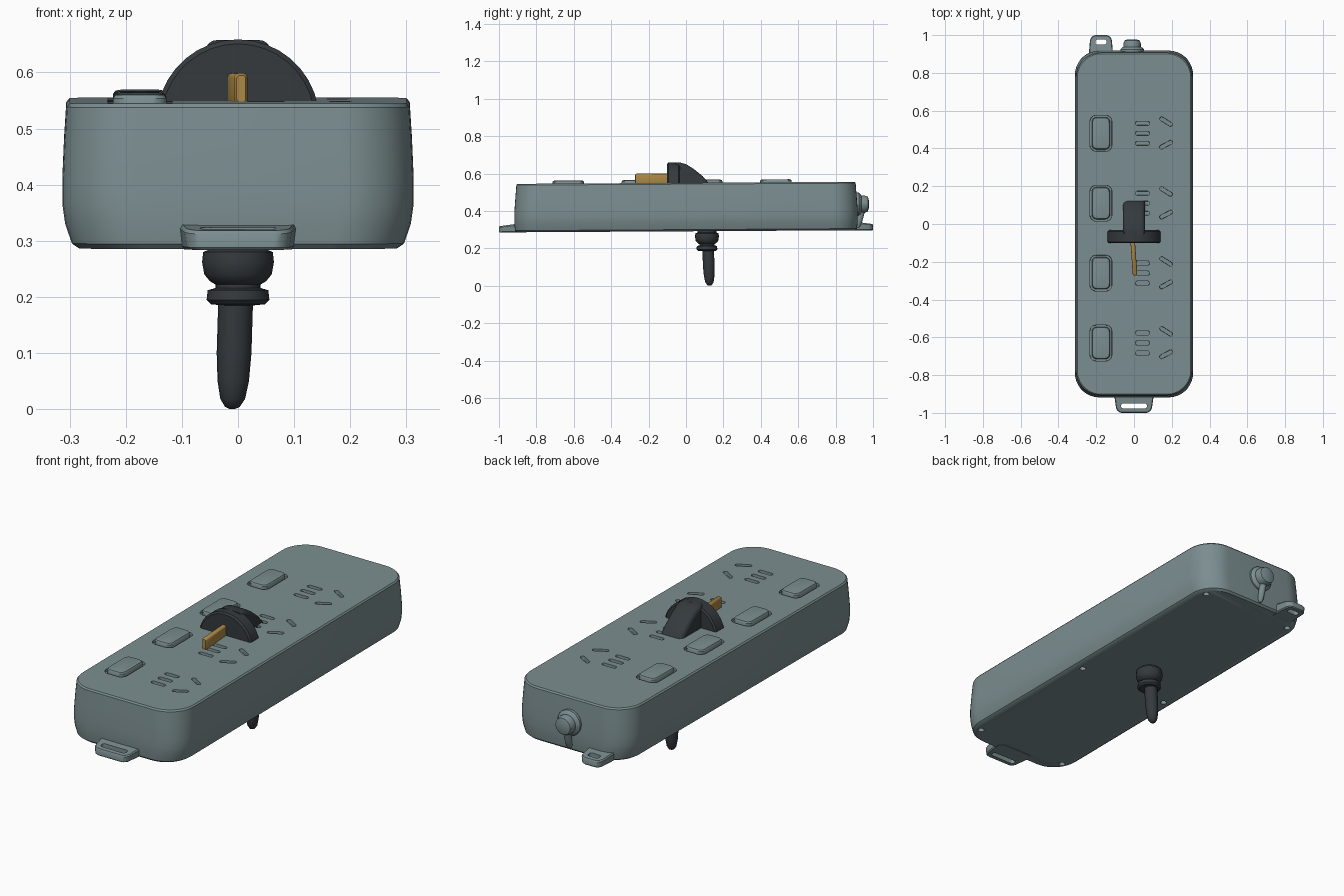
import bpy, bmesh
from math import sin, cos, pi, radians
from mathutils import Matrix, Vector

if "Cube" in bpy.data.objects:
    bpy.data.objects.remove(bpy.data.objects["Cube"])


def material(name, rgb):
    m = bpy.data.materials.new(name)
    m.diffuse_color = (*rgb, 1)
    m.use_nodes = True
    m.node_tree.nodes["Principled BSDF"].inputs["Base Color"].default_value = m.diffuse_color
    return m


GREY = material("blue_grey_plastic", (0.20, 0.27, 0.28))
DARK = material("dark_rubber", (0.035, 0.042, 0.048))
BRASS = material("brass", (0.42, 0.25, 0.06))


def finish(name, bm, mat, angle=35):
    bmesh.ops.recalc_face_normals(bm, faces=bm.faces)
    me = bpy.data.meshes.new(name)
    bm.to_mesh(me)
    bm.free()
    ob = bpy.data.objects.new(name, me)
    bpy.context.collection.objects.link(ob)
    me.materials.append(mat)
    smooth(ob, angle)
    return ob


def smooth(ob, angle=35):
    bpy.ops.object.select_all(action='DESELECT')
    ob.select_set(True)
    bpy.context.view_layer.objects.active = ob
    bpy.ops.object.shade_smooth_by_angle(angle=radians(angle))


def ring(hx, hy, r, z, n):
    """Rounded rectangle outline; r == hx == hy gives a circle."""
    pts = []
    for k, (sx, sy) in enumerate([(1, 1), (-1, 1), (-1, -1), (1, -1)]):
        for i in range(n + 1):
            a = (k + (i + 0.02) / (n + 0.04)) * pi / 2
            pts.append(Vector((sx * (hx - r) + r * cos(a), sy * (hy - r) + r * sin(a), z)))
    return pts


def add_loft(bm, layers, mat4=Matrix(), n=6):
    """Capped solid through a stack of (half x, half y, corner radius, z)."""
    rings = [[bm.verts.new(mat4 @ p) for p in ring(*l, n)] for l in layers]
    for a, b in zip(rings, rings[1:]):
        for i in range(len(a)):
            j = (i + 1) % len(a)
            bm.faces.new((a[i], a[j], b[j], b[i]))
    bm.faces.new(rings[0][::-1])
    bm.faces.new(rings[-1])


def loft(name, layers, mat, mat4=Matrix(), n=6, angle=35):
    bm = bmesh.new()
    add_loft(bm, layers, mat4, n)
    return finish(name, bm, mat, angle)


def at(x, y, z, rot=0, axis='Z'):
    return Matrix.Translation((x, y, z)) @ Matrix.Rotation(radians(rot), 4, axis)


def cut(ob, bm):
    cutter = finish("cutter", bm, GREY)
    cutter.hide_render = True
    mod = ob.modifiers.new("cut", 'BOOLEAN')
    mod.operation, mod.solver, mod.object = 'DIFFERENCE', 'EXACT', cutter
    bpy.context.view_layer.objects.active = ob
    bpy.ops.object.modifier_apply(modifier=mod.name)
    bpy.data.objects.remove(cutter)
    smooth(ob)


# Housing: softly bulging rounded box
housing = loft("housing", [
    (.283, .905, .12, .291), (.296, .914, .125, .300), (.308, .918, .13, .335),
    (.313, .918, .13, .370), (.313, .917, .13, .410), (.310, .912, .13, .480),
    (.306, .907, .13, .543), (.300, .901, .125, .550)], GREY, n=9)
strip = [housing]

# Socket slots, switch recesses and screw holes
rows = (.48, .11, -.26, -.63)
bm = bmesh.new()
slot = [(.037, .010, .009, -.02), (.039, .012, .011, .03)]
for y in rows:
    add_loft(bm, [(.057, .094, .03, -.012), (.060, .097, .033, .03)], at(-.175, y, .55))
    for x, dy, rot in ((.045, .053, 0), (.045, 0, 0), (.045, -.053, 0),
                       (.17, .062, -32), (.17, -.06, 28)):
        add_loft(bm, slot, at(x, y + dy, .55, rot), 3)
for x in (-.25, .25):
    for y in (-.83, -.08, .83):
        add_loft(bm, [(.015, .015, .015, .25), (.015, .015, .015, .315)], at(x, y, 0), 3)
cut(housing, bm)

# Rocker switches
for i, y in enumerate(rows):
    strip.append(loft(f"switch_{i + 1}", [
        (.048, .085, .025, .53), (.048, .085, .025, .558),
        (.044, .081, .023, .564), (.036, .073, .018, .566)], GREY, at(-.175, y, 0)))

# Hanging loops at both ends
for name, x, s, w in (("front_hanging_loop", 0, -1, .093), ("back_hanging_loop", -.175, 1, .055)):
    tab = loft(name, [(w - .006, .066, .025, .290), (w, .07, .028, .296),
                      (w + .004, .07, .03, .330), (w, .066, .028, .338)], GREY, at(x, s * .93, 0))
    for v in tab.data.vertices:
        out = max(0, abs(v.co.y) - .9)
        v.co.z = .29 + (v.co.z - .29) * (1 - 3 * out)
        v.co.x = x + (v.co.x - x) * (1.1 - 1.6 * out)
    bm = bmesh.new()
    add_loft(bm, [(w - .025, .014, .012, .2), (w - .025, .014, .012, .4)], at(x, s * .963, 0), 4)
    cut(tab, bm)
    strip.append(tab)

# Cable outlet on the back wall with a short wire stub below it
strip.append(loft("cable_outlet", [
    (r, r, r, z) for r, z in ((.062, -.04), (.062, .015), (.054, .024), (.046, .028),
                              (.046, .045), (.040, .062), (.020, .068))],
    GREY, at(-.01, .91, .43, -90, 'X'), 5))
strip.append(loft("wire_stub", [
    (r, r, r, z) for r, z in ((.006, -.072), (.014, -.055), (.016, -.02), (.018, .07))],
    GREY, at(-.01, .935, .373, -14, 'X'), 4))

# The strip leans very slightly upward toward the back
for ob in strip:
    for v in ob.data.vertices:
        v.co.z += .006 * v.co.y

# Plug flange: upright disc emerging from the top
loft("plug_flange", [(r, r, r, z) for r, z in ((.137, -.034), (.145, -.027), (.145, .027), (.137, .034))],
     DARK, at(0, -.067, .514, -90, 'X'), 9)

# Plug handle: side profile swept across x with rounded edges, bending down
profile = [(-.06, .40), (-.06, .658), (-.03, .658), (0, .650), (.04, .625), (.09, .585),
           (.13, .540), (.16, .44), (.165, .30), (.075, .30), (.05, .38)]
bm = bmesh.new()
face = bm.faces.new([bm.verts.new((-.059, y, z)) for y, z in profile])
ext = bmesh.ops.extrude_face_region(bm, geom=[face])
bmesh.ops.translate(bm, vec=(.118, 0, 0), verts=[g for g in ext["geom"] if isinstance(g, bmesh.types.BMVert)])
rims = [e for e in bm.edges if abs(e.verts[0].co.x - e.verts[1].co.x) < 1e-5]
bmesh.ops.bevel(bm, geom=rims, offset=.022, segments=4, profile=.5, affect='EDGES')
finish("plug_handle", bm, DARK, 50)

# Brass plug pin
loft("plug_pin", [(.008, .024, .006, -.10), (.012, .028, .008, -.095),
                  (.012, .028, .008, .075), (.008, .024, .006, .082)],
     BRASS, at(0, -.19, .571) @ Matrix.Rotation(radians(4), 4, 'Z') @ Matrix.Rotation(radians(90), 4, 'X'), 3)

# Ribbed strain relief and cord under the housing
relief = ((.05, .31), (.05, .285), (.062, .280), (.064, .262), (.060, .240), (.050, .228),
          (.040, .222), (.040, .216), (.054, .212), (.056, .195), (.048, .187), (.028, .185))
loft("strain_relief", [(r, r, r, z) for r, z in relief], DARK, at(0, .112, 0), 5)
cord = ((.031, .20), (.031, .10), (.028, .05), (.022, .018), (.013, .004), (.004, 0))
tube = loft("cord", [(r, r, r, z) for r, z in cord], DARK, at(-.004, .118, 0), 5, 60)
for v in tube.data.vertices:
    v.co.y += .04 * (.2 - v.co.z)
    v.co.x -= .03 * (.2 - v.co.z)
